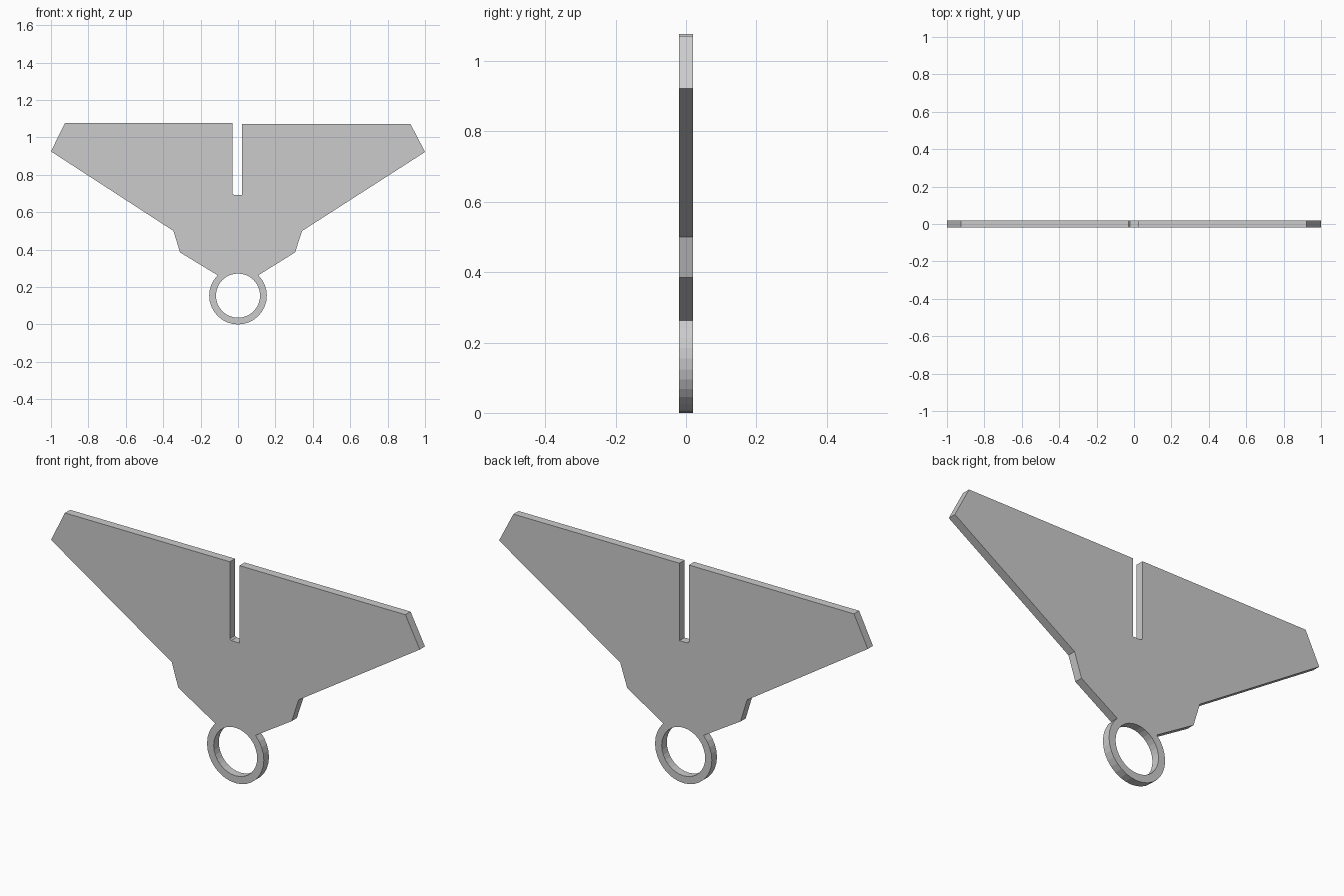
import bpy, bmesh
from math import cos, sin, radians

if "Cube" in bpy.data.objects:
    bpy.data.objects.remove(bpy.data.objects["Cube"])

HALF_DEPTH = 0.02
CENTER_Z = 0.154


def arc(radius, start, end, count):
    """Points on a circle around the ring centre, angles in degrees."""
    return [(radius * cos(radians(start + (end - start) * i / count)),
             CENTER_Z + radius * sin(radians(start + (end - start) * i / count)))
            for i in range(count + 1)]


def plate(name, loops):
    """Fill closed xz outlines (later ones are holes) and give them thickness."""
    bm = bmesh.new()
    for points in loops:
        verts = [bm.verts.new((x, -HALF_DEPTH, z)) for x, z in points]
        for a, b in zip(verts, verts[1:] + verts[:1]):
            bm.edges.new((a, b))
    bmesh.ops.triangle_fill(bm, edges=bm.edges[:], use_beauty=True, normal=(0, -1, 0))
    ext = bmesh.ops.extrude_face_region(bm, geom=bm.faces[:], use_keep_orig=True)
    moved = [g for g in ext["geom"] if isinstance(g, bmesh.types.BMVert)]
    bmesh.ops.translate(bm, verts=moved, vec=(0, 2 * HALF_DEPTH, 0))
    bmesh.ops.recalc_face_normals(bm, faces=bm.faces[:])
    # Merge the flat triangles back into clean faces
    bmesh.ops.dissolve_limit(bm, angle_limit=radians(1),
                             verts=bm.verts[:], edges=bm.edges[:])
    mesh = bpy.data.meshes.new(name)
    bm.to_mesh(mesh)
    bm.free()
    obj = bpy.data.objects.new(name, mesh)
    bpy.context.collection.objects.link(obj)
    return obj


# Winged body with the narrow slot, running into the outside of the ring
body = [(-0.345, 0.50), (-1.0, 0.925), (-0.925, 1.077),
        (-0.03, 1.077), (-0.03, 0.70), (-0.022, 0.693), (0.022, 0.692),
        (0.022, 1.072), (0.922, 1.072), (1.0, 0.922), (0.343, 0.50), (0.305, 0.385)]
outer_ring = arc(0.154, 45, -225, 24)
outline = body + outer_ring + [(-0.31, 0.385)]

# Round hole of the hanging ring
hole = arc(0.118, 0, 360, 32)[:-1]

plate("winged_plate_with_ring", [outline, hole])
